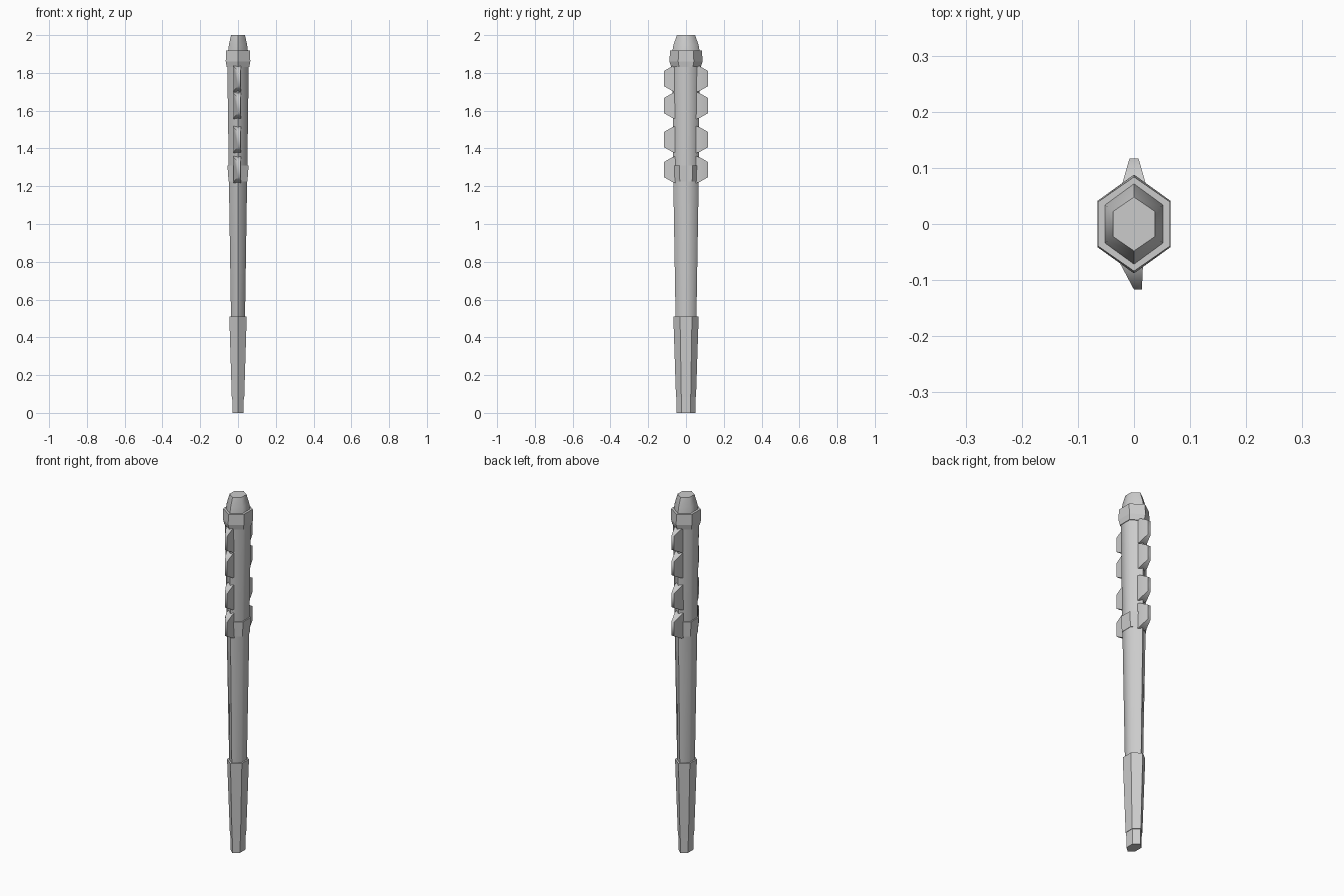
import bpy, bmesh, math

if "Cube" in bpy.data.objects:
    bpy.data.objects.remove(bpy.data.objects["Cube"])


def make_object(name, rings, smooth=False):
    """Loft matching rings of points into a closed solid."""
    bm = bmesh.new()
    loops = [[bm.verts.new(p) for p in ring] for ring in rings]
    n = len(loops[0])
    for a, b in zip(loops, loops[1:]):
        for i in range(n):
            j = (i + 1) % n
            bm.faces.new((a[i], a[j], b[j], b[i]))
    bm.faces.new(loops[0])
    bm.faces.new(loops[-1])
    bmesh.ops.recalc_face_normals(bm, faces=bm.faces)
    mesh = bpy.data.meshes.new(name)
    bm.to_mesh(mesh)
    bm.free()
    obj = bpy.data.objects.new(name, mesh)
    bpy.context.collection.objects.link(obj)
    if smooth:
        bpy.ops.object.select_all(action='DESELECT')
        obj.select_set(True)
        bpy.context.view_layer.objects.active = obj
        bpy.ops.object.shade_smooth_by_angle(angle=math.radians(65))
    return obj


def hexagon(hx, hy, z):
    """Six-sided section with its points towards front and back."""
    s = hy * 0.47
    return [(hx, -s, z), (hx, s, z), (0, hy, z),
            (-hx, s, z), (-hx, -s, z), (0, -hy, z)]


def hex_part(name, sections, smooth=False):
    return make_object(name, [hexagon(*s) for s in sections], smooth)


# Handle
hex_part("pommel", [(0.029, 0.049, 0), (0.031, 0.050, 0.10)])
hex_part("grip", [(0.033, 0.053, 0.085), (0.046, 0.067, 0.51)])

# Long tapering shaft and head
hex_part("shaft", [(0.037, 0.055, 0.50), (0.048, 0.067, 1.22),
                   (0.057, 0.072, 1.86)], True)

# Bands at both ends of the toothed section
hex_part("lower_band", [(0.050, 0.070, 1.225), (0.056, 0.073, 1.31)])
hex_part("upper_band", [(0.060, 0.078, 1.83), (0.065, 0.088, 1.86),
                        (0.064, 0.084, 1.918)])

# Blunt tip
hex_part("tip", [(0.053, 0.073, 1.91), (0.048, 0.066, 1.95),
                 (0.037, 0.048, 2.0)], True)


# Teeth along the back and front edges
def tooth(name, zc, side):
    if side > 0:
        root, edge = (-0.021, 0.021), (-0.008, 0.008)
    else:
        root, edge = (-0.024, 0.016), (0.0, 0.014)
    rings = []
    for (x0, x1), y, h in ((root, 0.05, 0.072), (root, 0.072, 0.066),
                           (edge, 0.117, 0.040)):
        y *= side
        rings.append([(x0, y, zc - h), (x1, y, zc - h),
                      (x1, y, zc + h), (x0, y, zc + h)])
    make_object(name, rings, True)


for i, zc in enumerate((1.288, 1.447, 1.627, 1.77)):
    tooth(f"back_tooth_{i + 1}", zc, 1)
    tooth(f"front_tooth_{i + 1}", zc, -1)
